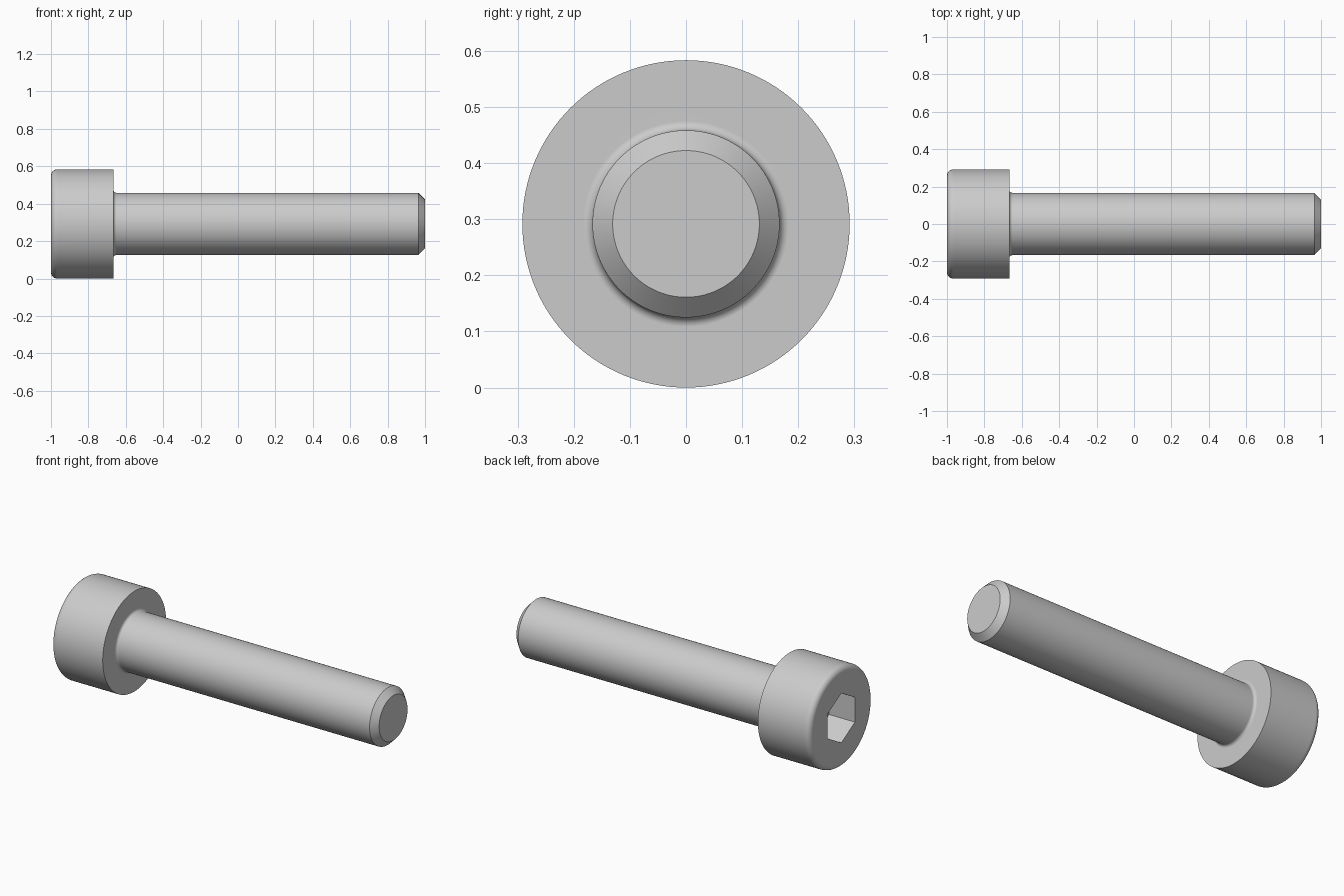
import bpy, bmesh
from math import pi, sin, cos
from mathutils import Matrix, Vector

if "Cube" in bpy.data.objects:
    bpy.data.objects.remove(bpy.data.objects["Cube"], do_unlink=True)

HEAD_R, SHAFT_R, SEAT_X = 0.2917, 0.1667, -0.6667
RIM, FILLET, CHAMFER = 0.033, 0.0167, 0.036
SOCKET_FLATS, SOCKET_DEPTH = 0.25, 0.1667
SEGMENTS = 128

steel = bpy.data.materials.new("steel grey")
steel.use_nodes = True
colour = (0.6, 0.6, 0.6, 1)
steel.diffuse_color = colour
steel.node_tree.nodes["Principled BSDF"].inputs["Base Color"].default_value = colour


def arc(cx, cr, radius, start, end, steps=8):
    """Points (x, r) on an arc of the profile."""
    angles = [start + (end - start) * i / steps for i in range(steps + 1)]
    return [(cx + radius * cos(a), cr + radius * sin(a)) for a in angles]


def make_object(name, bm):
    bmesh.ops.recalc_face_normals(bm, faces=bm.faces)
    mesh = bpy.data.meshes.new(name)
    bm.to_mesh(mesh)
    bm.free()
    obj = bpy.data.objects.new(name, mesh)
    obj.location.z = HEAD_R
    bpy.context.collection.objects.link(obj)
    mesh.materials.append(steel)
    return obj


# Half profile: rounded head rim, bearing face, fillet, shaft, chamfered tip
profile = arc(-1 + RIM, HEAD_R - RIM, RIM, pi, pi / 2)
profile += [(SEAT_X, HEAD_R)]
profile += arc(SEAT_X + FILLET, SHAFT_R + FILLET, FILLET, pi, 3 * pi / 2)
profile += [(1 - CHAMFER, SHAFT_R), (1, SHAFT_R - CHAMFER)]

# Revolve the profile around the x axis, with flat caps at both ends
bm = bmesh.new()
rings = []
for x, r in profile:
    angles = [2 * pi * i / SEGMENTS for i in range(SEGMENTS)]
    rings.append([bm.verts.new((x, r * cos(a), r * sin(a))) for a in angles])
for a, b in zip(rings, rings[1:]):
    for i in range(SEGMENTS):
        j = (i + 1) % SEGMENTS
        bm.faces.new((a[i], a[j], b[j], b[i]))
bm.faces.new(rings[0])
bm.faces.new(rings[-1])
screw = make_object("socket_head_screw", bm)

# Hexagonal cutter with corners pointing up and down
bm = bmesh.new()
radius = SOCKET_FLATS / 2 / cos(pi / 6)
bmesh.ops.create_cone(bm, cap_ends=True, segments=6, radius1=radius, radius2=radius,
                      depth=2 * SOCKET_DEPTH)
corner = max(bm.verts, key=lambda v: v.co.x).co
turn = Matrix.Rotation(-Vector((corner.x, corner.y)).angle_signed(Vector((1, 0))), 4, "Z")
bmesh.ops.transform(bm, matrix=turn, verts=bm.verts)
bmesh.ops.transform(bm, matrix=Matrix.Rotation(pi / 2, 4, "Y"), verts=bm.verts)
bmesh.ops.translate(bm, vec=(-1, 0, 0), verts=bm.verts)
# Make sure a corner, not a flat, is on top
if max(v.co.z for v in bm.verts) < radius * 0.95:
    bmesh.ops.rotate(bm, verts=bm.verts, matrix=Matrix.Rotation(pi / 6, 3, "X"))
cutter = make_object("hex_socket_cutter", bm)
cutter.hide_render = True

# Cut the socket and drop the cutter
cut = screw.modifiers.new("hex_socket", "BOOLEAN")
cut.operation = "DIFFERENCE"
cut.solver = "EXACT"
cut.object = cutter
bpy.ops.object.select_all(action="DESELECT")
bpy.context.view_layer.objects.active = screw
screw.select_set(True)
bpy.ops.object.modifier_apply(modifier=cut.name)
bpy.data.objects.remove(cutter, do_unlink=True)

# Smooth round surfaces with crisp edges and flat end faces
bpy.ops.object.shade_smooth_by_angle(angle=pi / 6)
weighted = screw.modifiers.new("flat_caps", "WEIGHTED_NORMAL")
weighted.keep_sharp = True
weighted.weight = 100
